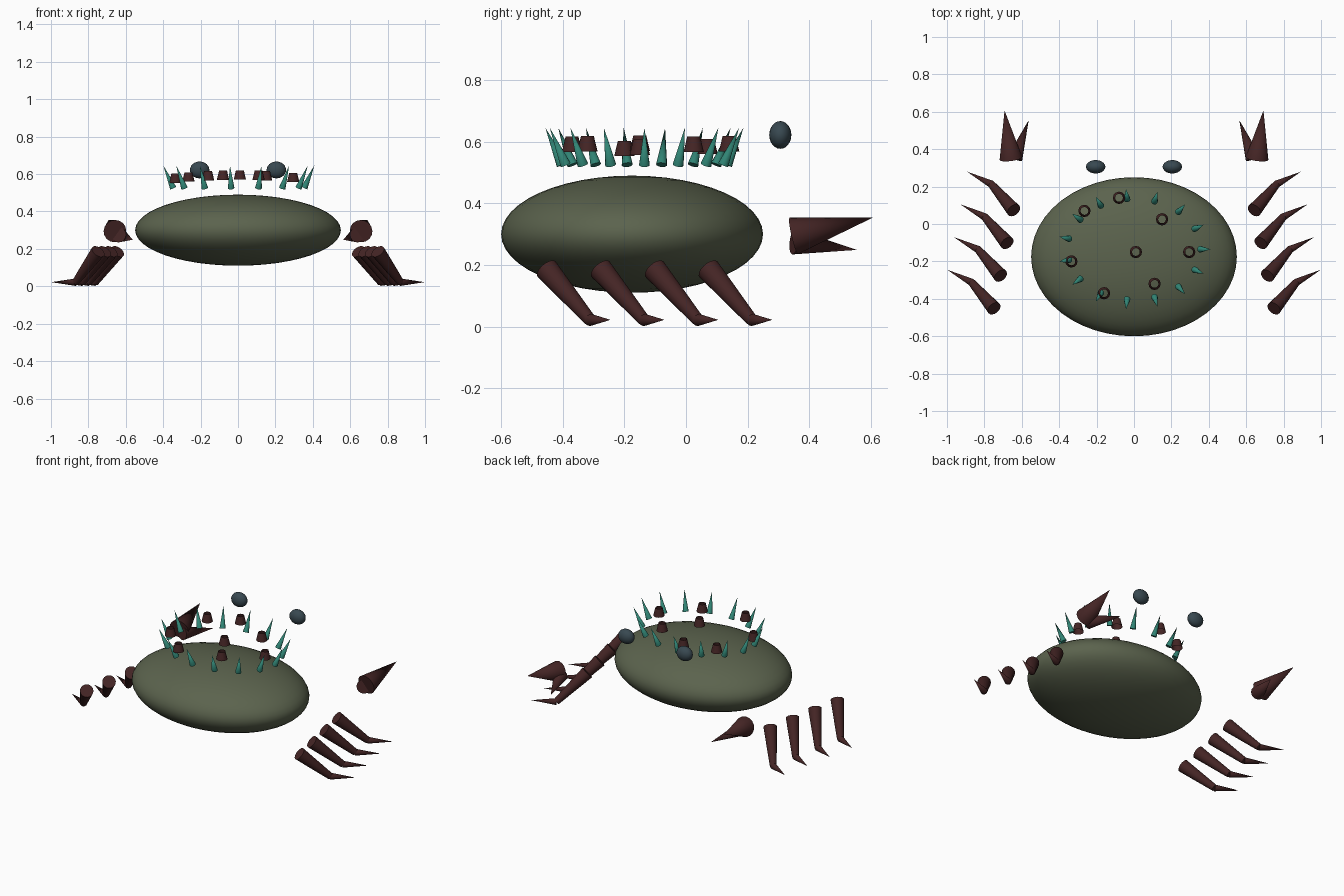
import bpy
from math import cos, sin, radians
from mathutils import Vector

default = bpy.data.objects.get("Cube")
if default:
    bpy.data.objects.remove(default, do_unlink=True)


def material(name, rgb):
    mat = bpy.data.materials.new(name)
    mat.use_nodes = True
    mat.diffuse_color = (*rgb, 1)
    mat.node_tree.nodes["Principled BSDF"].inputs["Base Color"].default_value = (*rgb, 1)
    return mat


moss = material("moss green", (0.105, 0.125, 0.075))
brown = material("dark red brown", (0.058, 0.018, 0.018))
teal = material("teal", (0.03, 0.23, 0.175))
slate = material("slate blue", (0.04, 0.066, 0.082))


def finish(name, mat):
    obj = bpy.context.object
    obj.name = name
    obj.data.materials.append(mat)
    bpy.ops.object.shade_smooth_by_angle(angle=radians(40))
    return obj


def ellipsoid(name, mat, centre, radii, segments, rings):
    bpy.ops.mesh.primitive_uv_sphere_add(segments=segments, ring_count=rings, location=centre)
    bpy.context.object.scale = radii
    bpy.ops.object.transform_apply(location=False, rotation=False)
    return finish(name, mat)


def taper(name, mat, start, end, r1, r2=0, sides=16, fill="NGON"):
    """Cone or tapered tube from start to end."""
    start, end = Vector(start), Vector(end)
    axis = end - start
    bpy.ops.mesh.primitive_cone_add(vertices=sides, radius1=r1, radius2=r2,
                                    depth=axis.length, end_fill_type=fill,
                                    location=(start + end) / 2,
                                    rotation=axis.to_track_quat("Z", "Y").to_euler())
    return finish(name, mat)


# Shell
ellipsoid("shell", moss, (0, -0.175, 0.3), (0.55, 0.425, 0.19), 48, 24)

# Ring of outward-leaning spines
SPINES = 15
for i in range(SPINES):
    a = radians(360 / SPINES * i)
    out = Vector((cos(a), sin(a), 0))
    base = Vector((0.37 * cos(a), -0.135 + 0.285 * sin(a), 0.525)) - out * 0.016
    taper(f"spine_{i + 1}", teal, base, base + out * 0.054 + Vector((0, 0, 0.12)), 0.018, sides=10)

# Open barnacles over the shell
spots = [(0.01, -0.15), (0.295, -0.15), (0.15, 0.025), (-0.08, 0.14),
         (-0.265, 0.07), (-0.335, -0.2), (-0.16, -0.37), (0.11, -0.32)]
for i, (x, y) in enumerate(spots):
    z = 0.57 - 0.15 * x * x
    taper(f"barnacle_{i + 1}", brown, (x, y, z), (x, y, z + 0.05), 0.033, 0.021, 12, "NOTHING")

for side, s in (("left", 1), ("right", -1)):
    # Eyes
    ellipsoid(f"{side}_eye", slate, (s * 0.205, 0.306, 0.622), (0.052, 0.036, 0.045), 20, 12)

    # Pincers
    taper(f"{side}_pincer_upper", brown, (s * 0.658, 0.35, 0.295), (s * 0.692, 0.607, 0.354), 0.061)
    taper(f"{side}_pincer_lower", brown, (s * 0.637, 0.35, 0.275), (s * 0.563, 0.555, 0.249), 0.041)

    # Four legs, stepping inward towards the pincers
    for i in range(4):
        shift = Vector((-0.035 * s * i, 0.175 * i, 0))
        hip = Vector((s * 0.748, -0.452, 0.186)) + shift
        knee = Vector((s * 0.868, -0.312, 0.022)) + shift
        tip = Vector((s * 0.998, -0.245, 0.022)) + shift
        taper(f"{side}_leg_{i + 1}_upper", brown, hip, knee, 0.039, 0.02)
        taper(f"{side}_leg_{i + 1}_tip", brown, knee, tip, 0.02)
